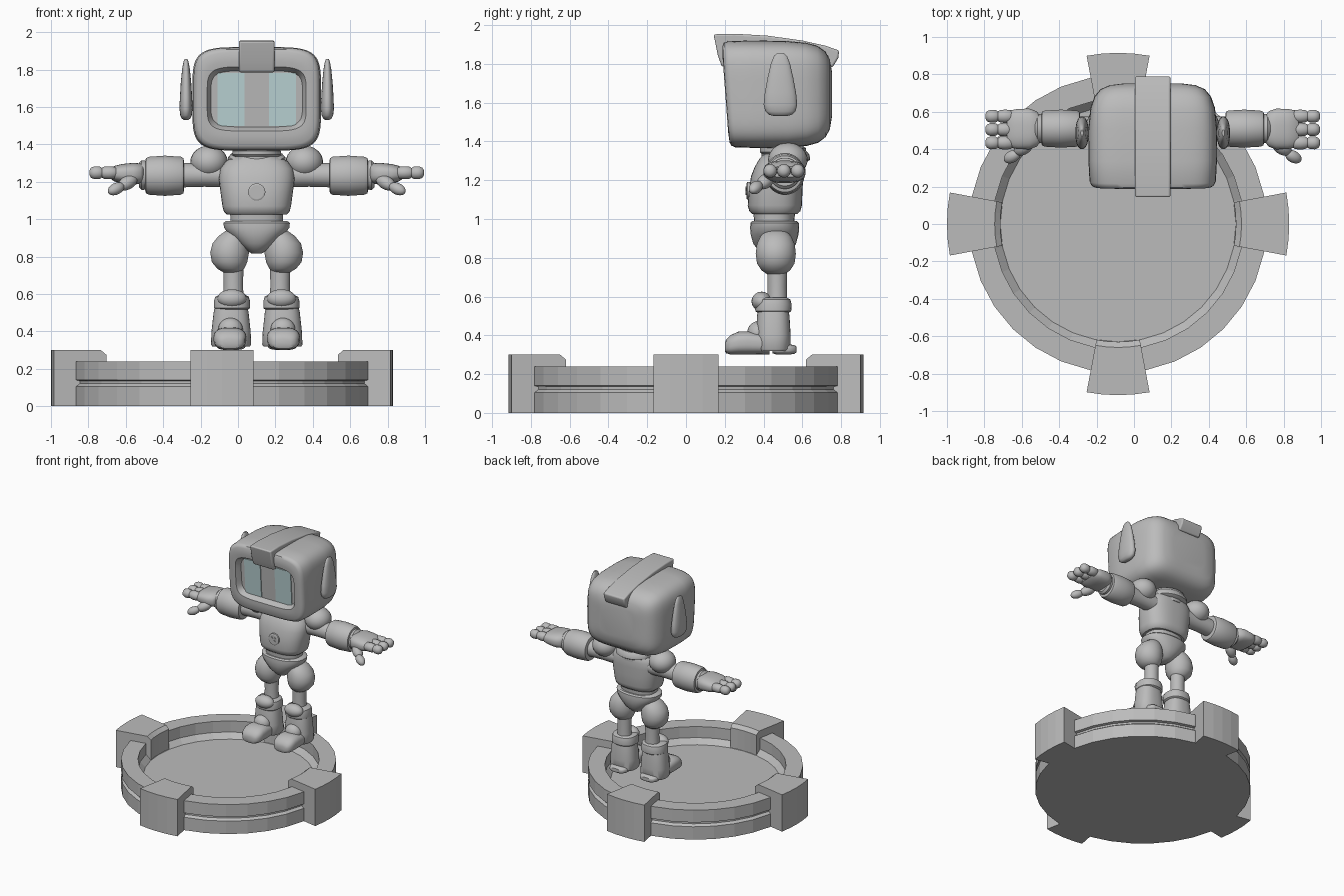
import bpy, bmesh, math
from mathutils import Matrix, Vector, Euler

cube = bpy.data.objects.get("Cube")
if cube:
    bpy.data.objects.remove(cube, do_unlink=True)

BODY_X = 0.10      # robot centre line
BASE_X = -0.085    # platform centre


def material(name, rgb):
    m = bpy.data.materials.new(name)
    m.use_nodes = True
    m.diffuse_color = (*rgb, 1)
    m.node_tree.nodes["Principled BSDF"].inputs["Base Color"].default_value = (*rgb, 1)
    return m


grey = material("plain_grey", (0.5, 0.5, 0.5))
teal = material("pale_teal", (0.5, 0.66, 0.67))


def finish(name, bm, mat=grey, x=BODY_X, smooth=True, mirror=False):
    bmesh.ops.recalc_face_normals(bm, faces=bm.faces)
    me = bpy.data.meshes.new(name)
    bm.to_mesh(me)
    bm.free()
    me.materials.append(mat)
    if smooth:
        for p in me.polygons:
            p.use_smooth = True
        me.set_sharp_from_angle(angle=math.radians(40))
    ob = bpy.data.objects.new(name, me)
    ob.location.x = x
    bpy.context.collection.objects.link(ob)
    if mirror:
        ob.modifiers.new("Mirror", "MIRROR")
    return ob


def loft(name, axis, rings, centre=(0, 0), power=2, segs=32, warp=None, mirror=False):
    """Skin superellipse rings (position, half width, half height, shift u, shift v) along an axis."""
    bm = bmesh.new()
    loops = []
    for t, a, b, *shift in rings:
        du, dv = shift or (0, 0)
        loop = []
        for i in range(segs):
            ang = math.tau * (i + 0.5) / segs
            c, s = math.cos(ang), math.sin(ang)
            u = centre[0] + du + a * math.copysign(abs(c) ** (2 / power), c)
            v = centre[1] + dv + b * math.copysign(abs(s) ** (2 / power), s)
            p = Vector({"x": (t, u, v), "y": (u, t, v), "z": (u, v, t)}[axis])
            loop.append(bm.verts.new(warp(p) if warp else p))
        loops.append(loop)
    for l0, l1 in zip(loops, loops[1:]):
        for i in range(segs):
            j = (i + 1) % segs
            bm.faces.new((l0[i], l0[j], l1[j], l1[i]))
    bm.faces.new(loops[0])
    bm.faces.new(loops[-1])
    return finish(name, bm, mirror=mirror)


def ball(name, loc, radii, rot=(0, 0, 0), mirror=False):
    bm = bmesh.new()
    mat = Matrix.LocRotScale(Vector(loc), Euler(rot), Vector(radii))
    bmesh.ops.create_uvsphere(bm, u_segments=24, v_segments=14, radius=1, matrix=mat)
    return finish(name, bm, mirror=mirror)


def box(name, loc, size, rot=(0, 0, 0), mat=grey, mirror=False):
    bm = bmesh.new()
    m = Matrix.LocRotScale(Vector(loc), Euler(rot), Vector(size))
    bmesh.ops.create_cube(bm, size=1, matrix=m)
    return finish(name, bm, mat, smooth=False, mirror=mirror)


def revolve(name, profile, start, span, steps):
    """Turn a closed (radius, z) profile about the platform axis."""
    bm = bmesh.new()
    full = span >= math.tau
    loops = []
    for i in range(steps if full else steps + 1):
        a = start + span * i / steps
        loops.append([bm.verts.new((r * math.cos(a), r * math.sin(a), z)) for r, z in profile])
    n = len(profile)
    for l0, l1 in zip(loops, loops[1:] + (loops[:1] if full else [])):
        for i in range(n if not full else n - 1):
            j = (i + 1) % n
            bm.faces.new((l0[i], l0[j], l1[j], l1[i]))
    if not full:
        bm.faces.new(loops[0])
        bm.faces.new(loops[-1])
    bmesh.ops.remove_doubles(bm, verts=bm.verts, dist=1e-5)
    return finish(name, bm, x=BASE_X, smooth=False)


# Platform: grooved ring with sunken floor, and four corner blocks
revolve("platform", [(0, .11), (.63, .11), (.67, .15), (.67, .24), (.795, .24), (.795, .14),
                     (.775, .135), (.775, .12), (.795, .105), (.795, 0), (0, 0)], 0, math.tau, 32)
HALF = math.radians(10.6)
for k, side in enumerate(("left", "back", "right", "front")):
    revolve(side + "_block", [(.63, .05), (.63, .275), (.66, .30), (.915, .30), (.915, 0), (.7, 0)],
            k * math.pi / 2 - HALF, 2 * HALF, 4)


# Head: rounded shell with a recessed screen, front leaning slightly forward at the top
def lean(p):
    p.y -= 0.075 * (p.z - 1.64) * (0.75 - p.y) / 0.55
    return p


loft("head", "y", [(.25, .245, .15), (.235, .25, .155), (.205, .265, .172), (.203, .285, .2),
                   (.207, .315, .25), (.215, .328, .265), (.235, .338, .274), (.35, .344, .277),
                   (.52, .343, .275), (.62, .333, .266), (.68, .312, .25), (.72, .28, .22),
                   (.742, .23, .18), (.752, .15, .12)],
     centre=(0, 1.643), power=5, segs=64, warp=lean)
for side, sx in (("left", 1), ("right", -1)):
    box(side + "_eye_panel", (sx * .137, .2455, 1.64), (.145, .006, .285), (.068, 0, 0), teal)

# Crest strip running over the head
bm = bmesh.new()
outline = [(.142, 1.952), (.25, 1.955), (.42, 1.945), (.6, 1.92), (.72, 1.893), (.79, 1.868),
           (.785, 1.83), (.755, 1.78), (.70, 1.80), (.55, 1.86), (.25, 1.88), (.215, 1.785),
           (.185, 1.785), (.165, 1.84)]
face = bm.faces.new([bm.verts.new((-.095, y, z)) for y, z in outline])
ext = bmesh.ops.extrude_face_region(bm, geom=[face])
bmesh.ops.translate(bm, vec=(.19, 0, 0), verts=[v for v in ext["geom"] if isinstance(v, bmesh.types.BMVert)])
crest = finish("head_crest", bm)
bev = crest.modifiers.new("Bevel", "BEVEL")
bev.width, bev.segments = 0.01, 3

# Ears: flat teardrops
loft("ears", "z", [(1.53, .01, .03), (1.537, .022, .058), (1.555, .031, .078), (1.59, .035, .087),
                   (1.65, .033, .081), (1.73, .028, .066), (1.80, .021, .05), (1.84, .014, .034),
                   (1.857, .007, .016)], centre=(.378, .487), power=2.3, mirror=True)

# Neck and torso
loft("neck", "z", [(1.27, .12, .11), (1.335, .12, .11), (1.345, .13, .12), (1.365, .13, .12),
                   (1.375, .115, .105), (1.42, .115, .105)], centre=(0, .5))
loft("chest", "z", [(1.025, .16, .115), (1.04, .176, .132), (1.07, .184, .14), (1.15, .195, .138, 0, .005),
                    (1.22, .203, .135, 0, .012), (1.27, .195, .125, 0, .022), (1.31, .165, .11, 0, .03),
                    (1.335, .12, .09, 0, .035)], centre=(0, .458), power=2.6, segs=40)


def v_dip(p):
    if p.y < .5:
        p.z -= .075 * max(0, 1 - abs(p.x) / .15)
    return p


loft("collar", "z", [(1.295, .135, .125), (1.305, .155, .14), (1.33, .155, .138), (1.352, .135, .12),
                     (1.355, .11, .1)], centre=(0, .5), segs=40, warp=v_dip)
loft("chest_button", "y", [(.312, .036, .036), (.312, .04, .04), (.316, .046, .046), (.345, .046, .046)],
     centre=(0, 1.145))
for tilt, label in ((1, "a"), (-1, "b")):
    box("button_slot_" + label, (0, .311, 1.145), (.05, .008, .012), (0, tilt * math.pi / 4, 0))
loft("waist", "z", [(.95, .145, .105), (1.0, .14, .105), (1.05, .145, .11)], centre=(0, .455), power=2.4)
loft("pelvis", "z", [(.815, .025, .04), (.83, .05, .075), (.87, .1, .11), (.92, .15, .124),
                     (.955, .176, .127), (.98, .178, .125), (.99, .165, .115)], centre=(0, .457), power=2.3)

# Legs
loft("thighs", "z", [(.715, .045, .045, -.012, 0), (.735, .072, .074, -.006, 0), (.77, .095, .097),
                     (.82, .104, .104), (.87, .096, .098, -.004, 0), (.91, .074, .08, -.015, 0),
                     (.945, .045, .05, -.035, 0)], centre=(.145, .463), mirror=True)
loft("knees", "z", [(.58, .055, .052), (.65, .052, .05), (.75, .055, .052)], centre=(.125, .47), mirror=True)
loft("boot_cuffs", "z", [(.515, .085, .08), (.525, .097, .093), (.56, .097, .095), (.585, .09, .088),
                         (.595, .07, .07)], centre=(.132, .45), power=2.3, mirror=True)
ball("knee_guards", (.132, .39, .575), (.078, .052, .05), mirror=True)
loft("boot_shafts", "z", [(.318, .1, .08), (.33, .108, .09), (.40, .105, .09), (.50, .094, .084),
                          (.54, .085, .078)], centre=(.137, .45), power=2.5, mirror=True)
ball("boot_tongues", (.14, .37, .41), (.066, .055, .062), mirror=True)
loft("feet", "y", [(.2, .04, .02, 0, -.018), (.207, .062, .036, 0, -.014), (.23, .08, .05, 0, -.006),
                   (.27, .087, .059, 0, .003), (.32, .088, .06, 0, .004), (.38, .085, .055),
                   (.43, .08, .05, 0, -.006)], centre=(.143, .357), power=2.7, mirror=True)
loft("heels", "y", [(.445, .065, .02), (.47, .078, .027), (.53, .075, .027), (.56, .06, .022),
                    (.57, .04, .014)], centre=(.137, .327), power=3, mirror=True)

# Arms
ball("shoulders", (.255, .525, 1.305), (.1, .102, .088), mirror=True)
loft("upper_arms", "x", [(.15, .065, .065), (.28, .062, .062), (.42, .066, .066)],
     centre=(.51, 1.235), mirror=True)
loft("gauntlets", "x", [(.388, .075, .075), (.392, .09, .094), (.405, .097, .102), (.49, .102, .108),
                        (.575, .097, .102), (.592, .09, .094), (.597, .07, .074)],
     centre=(.51, 1.232), mirror=True)
loft("wrists", "x", [(.58, .075, .075), (.615, .08, .08), (.63, .07, .065)], centre=(.51, 1.235), mirror=True)

# Hands: palm, three two-jointed fingers and a thumb
loft("palms", "x", [(.605, .075, .045), (.62, .095, .055), (.66, .109, .058), (.72, .108, .052),
                    (.76, .1, .042), (.78, .08, .028)], centre=(.508, 1.243), power=2.6, mirror=True)
for i, label in enumerate(("front", "middle", "rear")):
    loft(label + "_fingers", "x", [(.745, .02, .02), (.76, .034, .032), (.79, .036, .035), (.815, .034, .033),
                                   (.828, .026, .026), (.84, .034, .034), (.868, .035, .035),
                                   (.886, .027, .027), (.895, .012, .012)],
         centre=(.434 + .071 * i, 1.248), segs=20, mirror=True)
ball("thumb_bases", (.69, .41, 1.195), (.062, .038, .036), (0, .45, -.6), mirror=True)
ball("thumb_tips", (.752, .36, 1.162), (.05, .032, .031), (0, .4, -.5), mirror=True)
